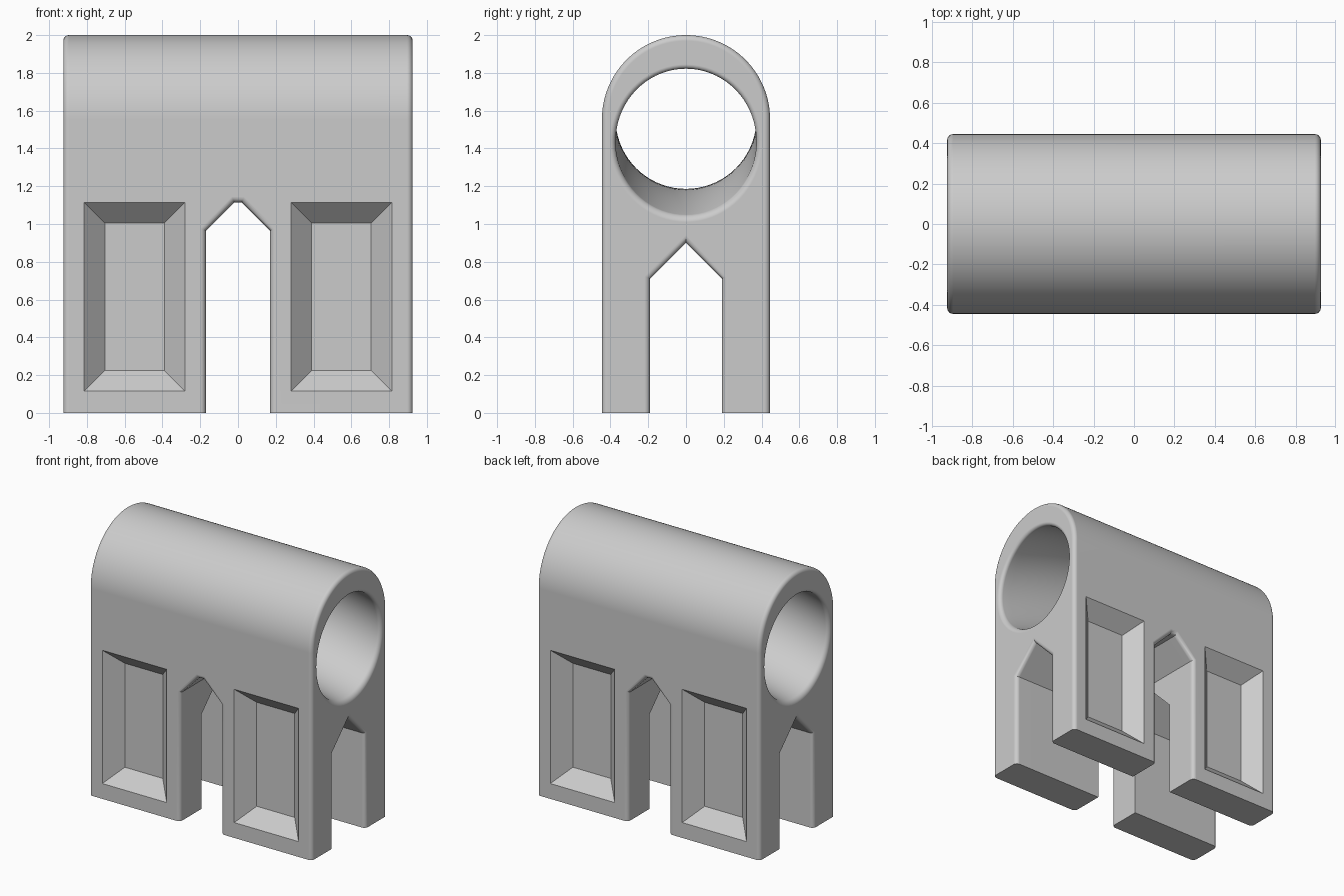
import bpy
import bmesh
from math import pi, sin, cos, sqrt, atan
from mathutils import Vector

HALF_X, HALF_Y, ARC_Z = 0.925, 0.445, 1.555
ROUND = 0.03      # edge rounding radius
STEPS = 5

cube = bpy.data.objects.get("Cube")
if cube:
    bpy.data.objects.remove(cube, do_unlink=True)

grey = bpy.data.materials.new("light_grey")
grey.use_nodes = True
grey.diffuse_color = (0.6, 0.6, 0.6, 1)
grey.node_tree.nodes["Principled BSDF"].inputs["Base Color"].default_value = (0.6, 0.6, 0.6, 1)


def loft(name, rings):
    """Skin equal-sized point rings into a closed solid."""
    bm = bmesh.new()
    loops = [[bm.verts.new(p) for p in ring] for ring in rings]
    n = len(loops[0])
    for a, b in zip(loops, loops[1:]):
        for i in range(n):
            j = (i + 1) % n
            bm.faces.new((a[i], a[j], b[j], b[i]))
    bm.faces.new(loops[0])
    bm.faces.new(loops[-1])
    bmesh.ops.recalc_face_normals(bm, faces=bm.faces)
    mesh = bpy.data.meshes.new(name)
    bm.to_mesh(mesh)
    bm.free()
    mesh.materials.append(grey)
    obj = bpy.data.objects.new(name, mesh)
    bpy.context.collection.objects.link(obj)
    return obj


def offset(profile, d):
    """Mitred outward offset of a counter-clockwise profile; base points keep their height."""
    out = []
    for i, p in enumerate(profile):
        before = (p - profile[i - 1]).normalized()
        after = (profile[(i + 1) % len(profile)] - p).normalized()
        n1, n2 = Vector((before.y, -before.x)), Vector((after.y, -after.x))
        q = p + (n1 + n2) * d / (1 + n1.dot(n2))
        if p.y <= 0:
            q.y = p.y
        out.append(q)
    return out


def stations(half, overshoot=0, middle=0):
    """Positions along an axis, with the quarter-round offset at both ends."""
    end = [(half + overshoot, ROUND)] if overshoot else []
    for i in range(STEPS + 1):
        a = pi / 2 * i / STEPS
        end.append((half - ROUND * (1 - cos(a)), ROUND * (1 - sin(a))))
    inner = half - ROUND
    mids = [(-inner + 2 * inner * i / middle, 0) for i in range(1, middle)]
    return [(-s, d) for s, d in end] + mids + end[::-1]


def along_x(s, ring):
    return [(s, p.x, p.y) for p in ring]


def along_y(s, ring):
    return [(p.x, s, p.y) for p in ring]


def pointed_arch(half, spring, flat, top):
    pts = [(-half, -0.2), (half, -0.2), (half, spring), (flat, top)]
    if flat:
        pts.append((-flat, top))
    return [Vector(p) for p in pts + [(-half, spring)]]


# Round-topped body with softened ends
outline = [Vector((-HALF_Y, 0)), Vector((HALF_Y, 0))]
outline += [Vector((HALF_Y * cos(pi * i / 64), ARC_Z + HALF_Y * sin(pi * i / 64))) for i in range(65)]
body = loft("body", [along_x(s, offset(outline, -d)) for s, d in stations(HALF_X)])

# Arched passages between the four legs
front_arch = pointed_arch(0.17, 0.965, 0.02, 1.115)
side_arch = pointed_arch(0.19, 0.71, 0, 0.9)
cutters = [
    loft("front_passage", [along_y(s, offset(front_arch, d)) for s, d in stations(HALF_Y, 0.1)]),
    loft("side_passage", [along_x(s, offset(side_arch, d)) for s, d in stations(HALF_X, 0.1)]),
]

# Lengthwise bore that bows upward in the middle
RISE, BORE = 0.131, 0.373
rings = []
for s, d in stations(HALF_X, 0.1, 28):
    u = max(-1, min(1, s / HALF_X))
    centre = 1.559 - RISE * u * u
    tall = BORE / cos(atan(2 * RISE * u / HALF_X))
    rings.append([(s, (BORE + d) * cos(2 * pi * i / 72), centre + (tall + d) * sin(2 * pi * i / 72))
                  for i in range(72)])
cutters.append(loft("bore", rings))

# Sloped recessed panels on the front and back of each leg
for side in (-1, 1):
    for face in (-1, 1):
        rings = []
        for t in (-0.11, 0.05):
            w, h = 0.2675 + t, 0.5 + t
            corners = ((-w, -h), (w, -h), (w, h), (-w, h))
            rings.append([(side * 0.5475 + x, face * (HALF_Y + t), 0.615 + z) for x, z in corners])
        cutters.append(loft("panel_recess", rings))

# Carve everything out of the body
bpy.ops.object.select_all(action='DESELECT')
bpy.context.view_layer.objects.active = body
body.select_set(True)
for cutter in cutters:
    cutter.hide_render = True
    mod = body.modifiers.new("cut", 'BOOLEAN')
    mod.operation = 'DIFFERENCE'
    mod.solver = 'EXACT'
    mod.object = cutter
    bpy.ops.object.modifier_apply(modifier=mod.name)
    bpy.data.objects.remove(cutter, do_unlink=True)

# Smooth curves, crisp creases, flat walls
bpy.ops.object.shade_smooth_by_angle(angle=pi / 6)
normals = body.modifiers.new("flat_walls", 'WEIGHTED_NORMAL')
normals.keep_sharp = True
